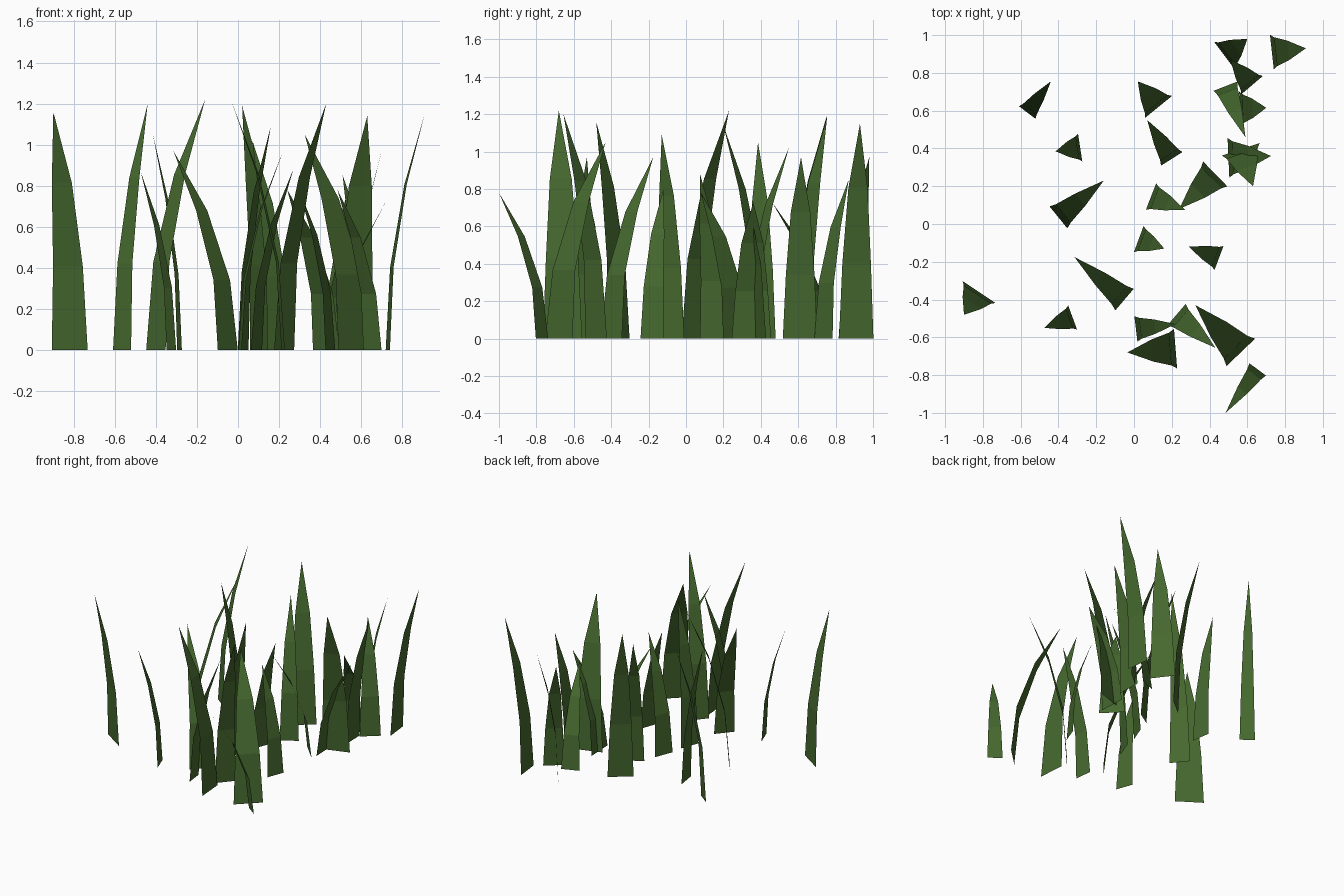
import bpy
import bmesh
from mathutils import Vector

if "Cube" in bpy.data.objects:
    bpy.data.objects.remove(bpy.data.objects["Cube"])

# One green for every blade
green = bpy.data.materials.new("grass_green")
green.diffuse_color = (0.060, 0.140, 0.028, 1.0)
green.use_nodes = True
green.node_tree.nodes["Principled BSDF"].inputs["Base Color"].default_value = green.diffuse_color


def grass_blade(name, width, root_x, root_y, tip_x, tip_y, height):
    """Flat tapering blade, its root edge square to the direction it bends in."""
    root = Vector((root_x, root_y, 0))
    lean = Vector((tip_x, tip_y, 0)) - root
    side = Vector((0, 0, 1)).cross(lean).normalized() * width / 2
    bm = bmesh.new()
    rows = []
    # height, lean and width fractions of the three lower rows
    for z, s, w in ((0, 0, 1), (0.35, 0.11, 0.83), (0.7, 0.48, 0.56)):
        c = root + lean * s + Vector((0, 0, height * z))
        rows.append((bm.verts.new(c + side * w), bm.verts.new(c - side * w)))
    for (l0, r0), (l1, r1) in zip(rows, rows[1:]):
        bm.faces.new((l0, r0, r1, l1))
    tip = bm.verts.new(root + lean + Vector((0, 0, height)))
    bm.faces.new((*rows[-1], tip))
    mesh = bpy.data.meshes.new(name)
    bm.to_mesh(mesh)
    bm.free()
    mesh.materials.append(green)
    bpy.context.collection.objects.link(bpy.data.objects.new(name, mesh))


def clump(kind, width, blades):
    """Blades of one width: root x, root y, tip x, tip y, height."""
    for i, blade in enumerate(blades, 1):
        grass_blade(f"{kind}_blade_{i}", width, *blade)


clump("broad", 0.21, [
    (.5, .35, .725, .36, .73),
    (.565, .395, .63, .2, 1.14),
    (-.82, -.36, -.9, -.48, 1.16),
    (.22, -.66, -.035, -.68, 1.22),
    (.565, -.68, .325, -.43, 1.05),
])
clump("wide", 0.185, [
    (.73, .91, .91, .93, 1.15),
    (.48, .89, .6, .98, .97),
    (.56, .61, .7, .615, .97),
    (.43, .265, .24, .08, .78),
    (.13, .62, .02, .755, 1.19),
])
clump("medium", 0.15, [
    (.625, .735, .51, .87, .85),
    (.09, .145, .27, .075, .88),
    (.025, -.08, .16, -.13, 1.09),
    (-.285, .405, -.415, .385, 1.05),
    (-.4, .035, -.16, .23, 1.22),
    (-.05, -.4, -.315, -.175, .97),
    (.225, -.48, .43, -.655, 1.2),
])
clump("slim", 0.135, [
    (.485, .73, .59, .46, .73),
    (.2, .345, .07, .55, 1.02),
    (-.325, -.495, -.475, -.55, .87),
    (.45, -.18, .29, -.12, .8),
    (.01, -.555, .22, -.53, .97),
])
clump("narrow", 0.11, [
    (-.565, .59, -.44, .755, 1.2),
    (.655, -.77, .485, -1, .78),
])
